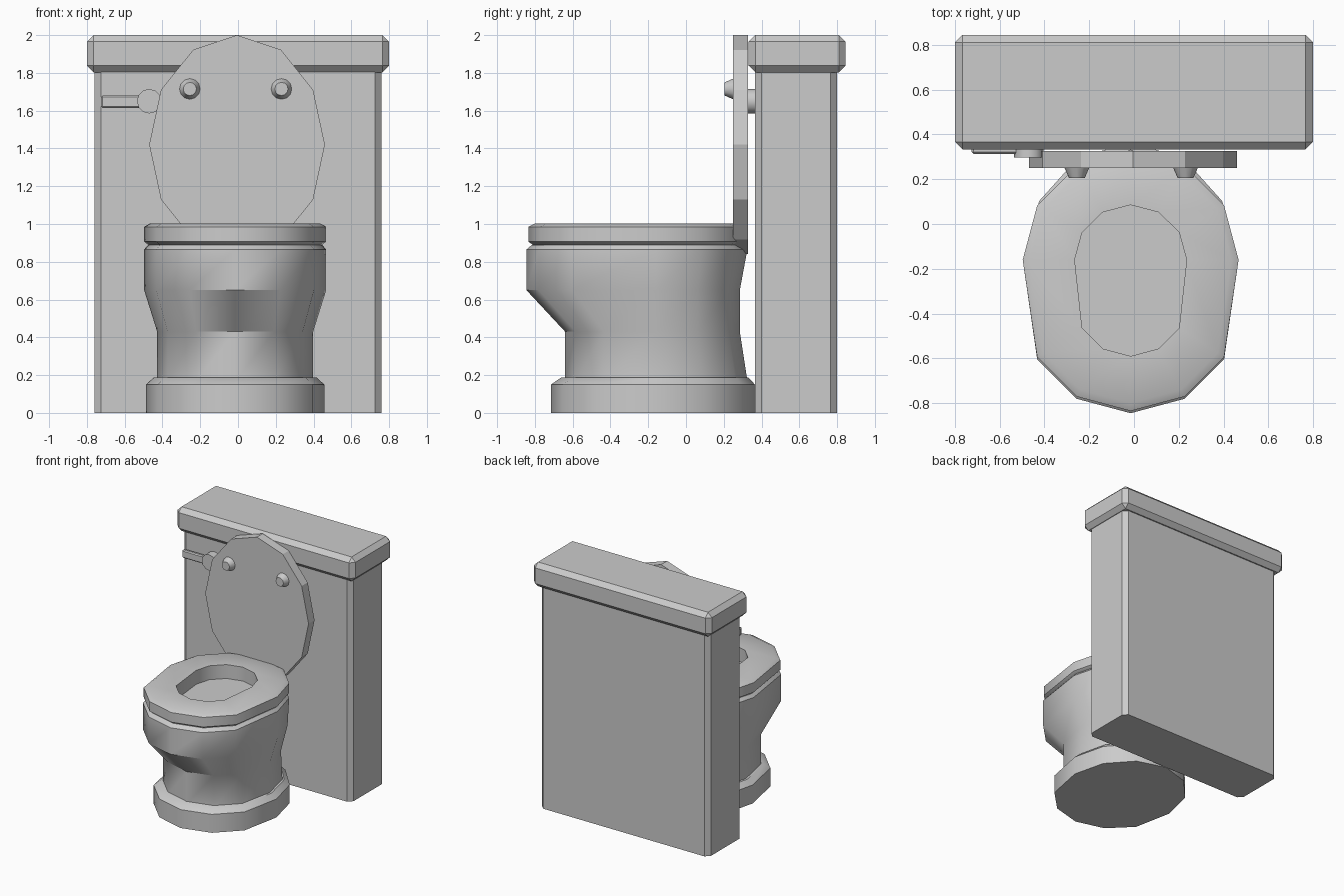
import bpy, bmesh, math
from mathutils import Matrix

if "Cube" in bpy.data.objects:
    bpy.data.objects.remove(bpy.data.objects["Cube"])

CX, CY, N = -0.015, -0.16, 12


def finish(name, bm, smooth=None):
    bmesh.ops.recalc_face_normals(bm, faces=bm.faces)
    me = bpy.data.meshes.new(name)
    bm.to_mesh(me)
    bm.free()
    ob = bpy.data.objects.new(name, me)
    bpy.context.collection.objects.link(ob)
    if smooth:
        bpy.ops.object.select_all(action='DESELECT')
        ob.select_set(True)
        bpy.context.view_layer.objects.active = ob
        bpy.ops.object.shade_smooth_by_angle(angle=math.radians(smooth))
    return ob


def box(name, x0, x1, y0, y1, z0, z1, bevel=0, vertical_only=False):
    bm = bmesh.new()
    mid = ((x0 + x1) / 2, (y0 + y1) / 2, (z0 + z1) / 2)
    bmesh.ops.create_cube(bm, size=1, matrix=Matrix.Translation(mid)
                          @ Matrix.Diagonal((x1 - x0, y1 - y0, z1 - z0, 1)))
    if bevel:
        edges = [e for e in bm.edges if not vertical_only
                 or abs(e.verts[0].co.z - e.verts[1].co.z) > 0.1]
        bmesh.ops.bevel(bm, geom=edges, offset=bevel, segments=1,
                        affect='EDGES', profile=0.5)
    return finish(name, bm)


def cone(name, x, z, y_back, y_front, r_back, r_front, sides=12, stretch=1, smooth=None):
    # round part whose axis points to the front
    bm = bmesh.new()
    mat = (Matrix.Translation((x, (y_back + y_front) / 2, z))
           @ Matrix.Diagonal((1, 1, stretch, 1)) @ Matrix.Rotation(math.pi / 2, 4, 'X'))
    bmesh.ops.create_cone(bm, cap_ends=True, segments=sides, radius1=r_back,
                          radius2=r_front, depth=y_back - y_front, matrix=mat)
    # rotate so that a corner points straight up
    return finish(name, bm, smooth)


def oval(bm, z, rx, y_front, y_back):
    # 12-sided oval: round back half, front half pushed forward
    push = CY - rx - y_front
    ring = []
    for i in range(N):
        a = 2 * math.pi * i / N
        s = math.sin(a)
        if s > 1e-6:
            y = CY + (y_back - CY) * s
        elif s < -1e-6:
            y = CY - push + rx * s
        else:
            y = CY
        ring.append(bm.verts.new((CX + rx * math.cos(a), y, z)))
    return ring


def loft(name, sections, closed=False, smooth=40):
    bm = bmesh.new()
    rings = [oval(bm, *s) for s in sections]
    pairs = list(zip(rings, rings[1:]))
    if closed:
        pairs.append((rings[-1], rings[0]))
    else:
        bm.faces.new(rings[0])
        bm.faces.new(rings[-1])
    for a, b in pairs:
        for i in range(N):
            j = (i + 1) % N
            bm.faces.new((a[i], a[j], b[j], b[i]))
    return finish(name, bm, smooth)


# tank and its cover
box("tank", -0.76, 0.76, 0.365, 0.80, 0, 1.84, 0.035, True)
box("tank_cover", -0.80, 0.80, 0.332, 0.845, 1.803, 2.0, 0.035)

# foot and bowl (z, half width, front y, back y)
loft("foot", [(0, 0.472, -0.715, 0.365), (0.15, 0.472, -0.715, 0.365),
              (0.188, 0.43, -0.66, 0.33)])
loft("bowl", [(0.17, 0.413, -0.64, 0.325), (0.43, 0.413, -0.64, 0.285),
              (0.65, 0.482, -0.845, 0.285), (0.865, 0.482, -0.845, 0.325),
              (0.89, 0.46, -0.815, 0.30)])

# ring-shaped seat
loft("seat", [(0.885, 0.455, -0.805, 0.29), (0.907, 0.482, -0.835, 0.325),
              (0.985, 0.482, -0.835, 0.325), (1.003, 0.45, -0.80, 0.29),
              (1.003, 0.25, -0.59, 0.085), (0.885, 0.25, -0.59, 0.085)], closed=True)

# raised seat lid with two bumpers
cone("seat_lid", -0.005, 1.42, 0.327, 0.25, 0.465, 0.465, 12, 0.58 / 0.465)
for x, side in ((-0.255, "left"), (0.23, "right")):
    cone("lid_bumper_" + side, x, 1.715, 0.255, 0.205, 0.057, 0.035, 12, 1, 40)

# flush handle
cone("handle_hub", -0.47, 1.65, 0.37, 0.298, 0.065, 0.065, 12, 1, 40)
box("handle_lever", -0.725, -0.47, 0.313, 0.345, 1.615, 1.68, 0.008)
